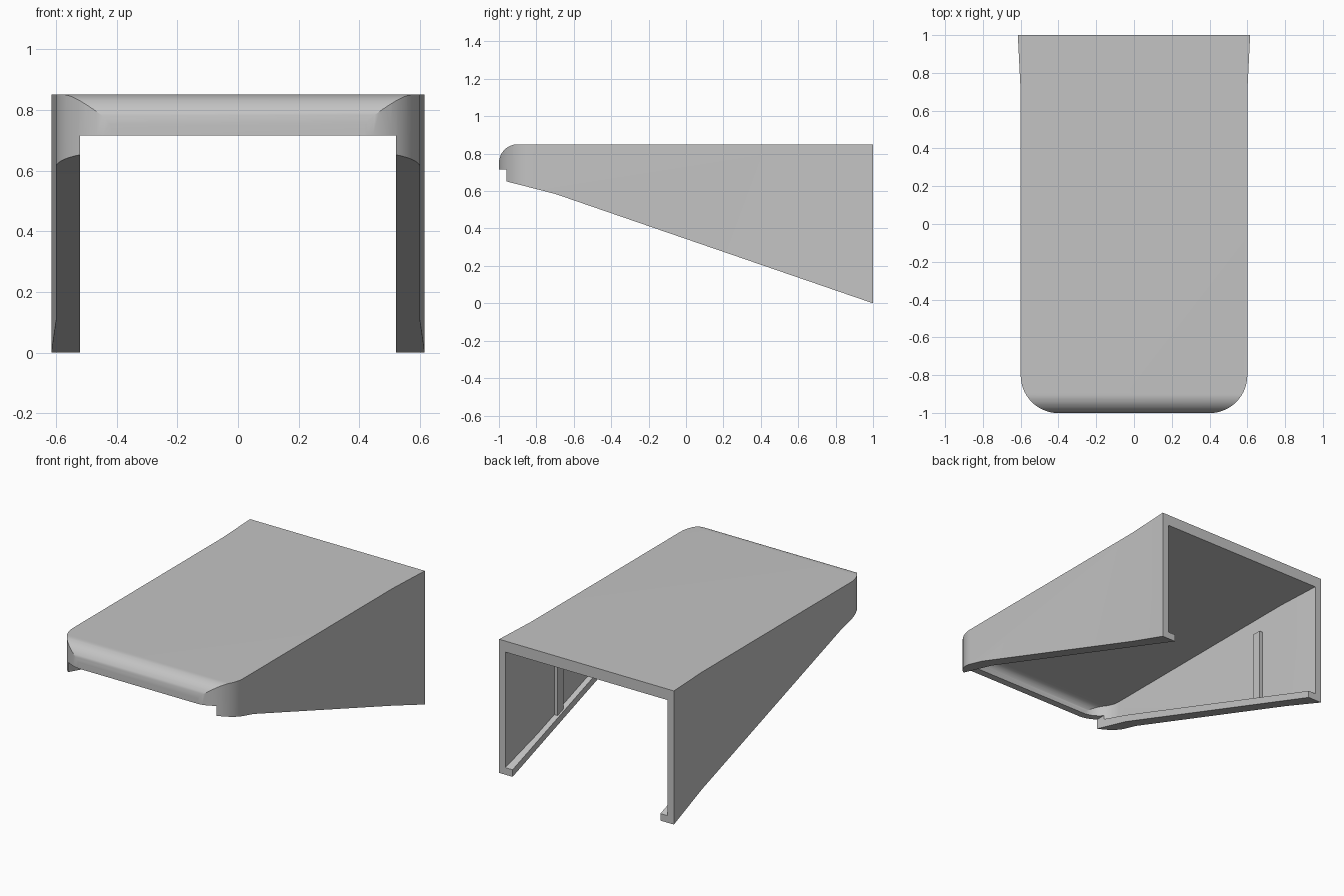
import bpy, bmesh, math

cube = bpy.data.objects.get("Cube")
if cube:
    bpy.data.objects.remove(cube, do_unlink=True)

grey = bpy.data.materials.new("light grey")
grey.use_nodes = True
COLOUR = (0.55, 0.55, 0.55, 1)
grey.diffuse_color = COLOUR
grey.node_tree.nodes["Principled BSDF"].inputs["Base Color"].default_value = COLOUR


def arc(cx, cy, r, start, end, steps=14):
    """Points along a circular arc, angles in degrees."""
    angles = [math.radians(start + (end - start) * i / steps) for i in range(steps + 1)]
    return [(cx + r * math.cos(a), cy + r * math.sin(a)) for a in angles]


def prism(name, points, place, sweep):
    """Extrude a 2D outline, placed in space by a function, along a vector."""
    bm = bmesh.new()
    face = bm.faces.new([bm.verts.new(place(*p)) for p in points])
    new = bmesh.ops.extrude_face_region(bm, geom=[face])["geom"]
    bmesh.ops.translate(bm, vec=sweep, verts=[v for v in new if isinstance(v, bmesh.types.BMVert)])
    bmesh.ops.recalc_face_normals(bm, faces=bm.faces[:])
    mesh = bpy.data.meshes.new(name)
    bm.to_mesh(mesh)
    bm.free()
    mesh.materials.append(grey)
    obj = bpy.data.objects.new(name, mesh)
    bpy.context.collection.objects.link(obj)
    return obj


def side_prism(name, points, half_width):
    return prism(name, points, lambda y, z: (-half_width, y, z), (2 * half_width, 0, 0))


def plan_prism(name, points, z0=-0.3, height=1.5):
    return prism(name, points, lambda x, y: (x, y, z0), (0, 0, height))


def combine(obj, other, operation):
    """Apply a boolean and discard the second solid."""
    other.hide_render = True
    mod = obj.modifiers.new("boolean", "BOOLEAN")
    mod.operation, mod.solver, mod.object = operation, "EXACT", other
    bpy.ops.object.select_all(action="DESELECT")
    bpy.context.view_layer.objects.active = obj
    obj.select_set(True)
    bpy.ops.object.modifier_apply(modifier=mod.name)
    bpy.data.objects.remove(other, do_unlink=True)


def plan_outline(width, front, radius, back, flare):
    """Rounded front corners, straight sides, slight flare at the back."""
    left = arc(width - radius, front + radius, radius, -90, 0)
    left += [(width, 0.7), (width + flare * (back - 0.7) / 0.3, back)]
    return left + [(-x, y) for x, y in reversed(left)]


def side_outline(front, top, radius, lift, back):
    """Rounded top front edge above a sloping underside."""
    slope = 0.585 / 1.7
    underside = [(front, 0.662 + lift), (-0.7, 0.585 + lift), (back, (1 - back) * slope + lift)]
    return underside + [(back, top)] + arc(front + radius, top - radius, radius, 90, 180)


# Outer body
hood = side_prism("hood_shell", side_outline(-1, 0.85, 0.1, 0, 1.1), 0.8)
combine(hood, plan_prism("outer_plan", plan_outline(0.6, -1.001, 0.2, 1, 0.015)), "INTERSECT")

# Hollow interior, leaving a flange along the bottom of each wall
cavity = side_prism("cavity", side_outline(-0.955, 0.78, 0.055, 0.045, 1.3), 0.8)
combine(cavity, plan_prism("inner_plan", plan_outline(0.556, -0.956, 0.155, 1.2, 0.015)), "INTERSECT")
combine(hood, cavity, "DIFFERENCE")

# Opening between the flanges and under the front lip
opening = side_prism("opening", [(-1.2, -0.2), (1.2, -0.2), (1.2, 0.715), (-1.2, 0.715)], 0.52)
combine(hood, opening, "DIFFERENCE")

bpy.ops.object.shade_smooth_by_angle(angle=math.radians(25))

# Vertical rib inside each wall
for name, side in (("left_rib", 1), ("right_rib", -1)):
    plan_prism(name, [(side * x, y) for x, y in
                      ((0.532, 0.47), (0.57, 0.47), (0.57, 0.53), (0.532, 0.53))], 0.2, 0.47)
